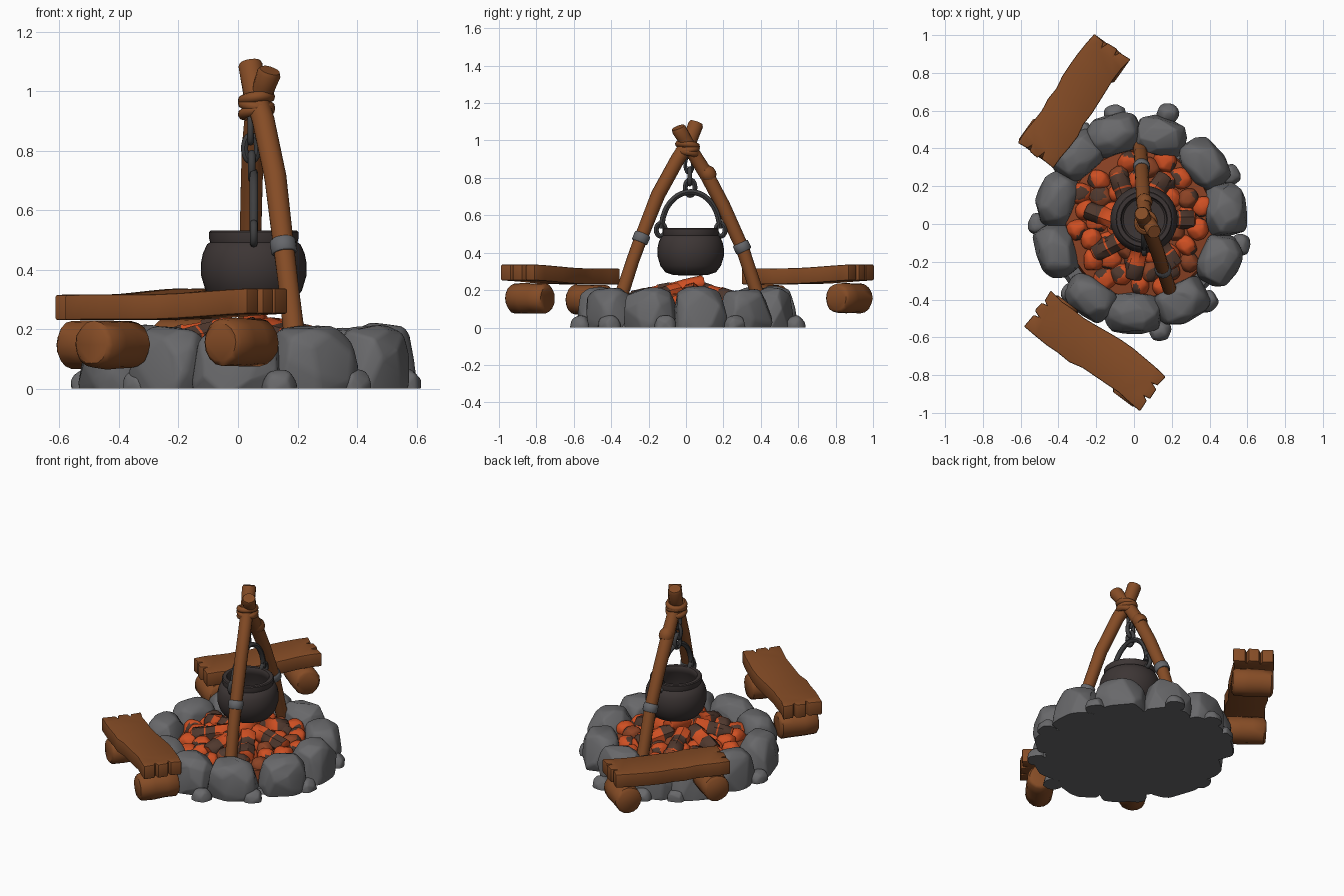
import bpy, bmesh, math, random
from math import sin, cos, pi
from mathutils import Vector, Matrix

if "Cube" in bpy.data.objects:
    bpy.data.objects.remove(bpy.data.objects["Cube"])
random.seed(4)
R = random.uniform


def mat(name, rgb):
    m = bpy.data.materials.new(name)
    m.diffuse_color = (*rgb, 1)
    m.use_nodes = True
    m.node_tree.nodes["Principled BSDF"].inputs["Base Color"].default_value = m.diffuse_color
    return m


WOOD = mat("brown_wood", (0.235, 0.072, 0.019))
STONE = mat("grey_stone", (0.140, 0.140, 0.146))
IRON = mat("cast_iron", (0.046, 0.036, 0.035))
CHAIN = mat("chain_metal", (0.050, 0.050, 0.052))
BAND = mat("band_metal", (0.130, 0.134, 0.145))
EMBER = mat("glowing_ember", (0.62, 0.078, 0.016))
RUST = mat("dim_ember", (0.26, 0.055, 0.018))
CHAR = mat("charred_wood", (0.080, 0.040, 0.027))


def finish(name, bm, mats, angle=38):
    bmesh.ops.recalc_face_normals(bm, faces=bm.faces[:])
    me = bpy.data.meshes.new(name)
    bm.to_mesh(me)
    bm.free()
    for m in mats:
        me.materials.append(m)
    o = bpy.data.objects.new(name, me)
    bpy.context.collection.objects.link(o)
    bpy.ops.object.select_all(action='DESELECT')
    o.select_set(True)
    bpy.context.view_layer.objects.active = o
    bpy.ops.object.shade_smooth_by_angle(angle=math.radians(angle))
    return o


def rock(name, loc, half, yaw, mats, n=42, bev=0.012, power=4, floor=True, rule=None):
    """Chunky boulder: hull of points on a rounded box, then bevelled."""
    bm = bmesh.new()
    for i in range(n):
        z = 1 - 2 * (i + 0.5) / n
        a = i * 2.39996 + R(-.25, .25)
        r = math.sqrt(1 - z * z)
        v = Vector((r * cos(a), r * sin(a), z))
        v /= sum(abs(c) ** power for c in v) ** (1 / power)
        v *= R(0.93, 1.03)
        s = 1.0 - 0.1 * v.z
        bm.verts.new((v.x * half[0] * s, v.y * half[1] * s, v.z * half[2]))
    bmesh.ops.convex_hull(bm, input=bm.verts[:])
    bmesh.ops.delete(bm, geom=[v for v in bm.verts if not v.link_faces], context='VERTS')
    bmesh.ops.dissolve_limit(bm, angle_limit=math.radians(14), verts=bm.verts[:], edges=bm.edges[:])
    bmesh.ops.bevel(bm, geom=[e for e in bm.edges if e.calc_face_angle(0) > 0.2], offset=bev,
                    segments=2, profile=0.5, affect='EDGES', clamp_overlap=True)
    if floor:  # slice flat at the ground
        cut = bmesh.ops.bisect_plane(bm, geom=bm.verts[:] + bm.edges[:] + bm.faces[:], plane_co=(0, 0, -loc[2]),
                                     plane_no=(0, 0, -1), clear_outer=True)['geom_cut']
        bmesh.ops.contextual_create(bm, geom=[g for g in cut if isinstance(g, bmesh.types.BMEdge)])
    if rule:
        for f in bm.faces:
            f.normal_update()
            f.material_index = rule(f)
    bm.transform(Matrix.Translation(loc) @ Matrix.Rotation(yaw, 4, 'Z'))
    return finish(name, bm, mats)


def tube(name, pts, rad, ref, mats, sides=12, closed=False, rule=None, rough=0.0, angle=45):
    """Round bar along a path; rad is a number or one radius per point."""
    bm = bmesh.new()
    pts = [Vector(p) for p in pts]
    n = len(pts)
    rings = []
    for i, p in enumerate(pts):
        if closed:
            t = pts[(i + 1) % n] - pts[i - 1]
        else:
            t = pts[min(i + 1, n - 1)] - pts[max(i - 1, 0)]
        a = Vector(ref).cross(t).normalized()
        b = t.normalized().cross(a)
        r = rad if isinstance(rad, (int, float)) else rad[i]
        rings.append([bm.verts.new(p + (a * cos(2 * pi * k / sides) + b * sin(2 * pi * k / sides))
                                   * r * (1 + R(-rough, rough))) for k in range(sides)])
    for i in range(n if closed else n - 1):
        q, w = rings[i], rings[(i + 1) % n]
        for k in range(sides):
            f = bm.faces.new((q[k], q[(k + 1) % sides], w[(k + 1) % sides], w[k]))
            f.material_index = rule(i) if rule else 0
    if not closed:
        bm.faces.new(rings[0][::-1])
        bm.faces.new(rings[-1])
    return finish(name, bm, mats, angle)


def loop(name, c, u, v, r, m, n=20):
    """Closed oval ring with half axes u and v."""
    c, u, v = Vector(c), Vector(u), Vector(v)
    pts = [c + u * cos(2 * pi * i / n) + v * sin(2 * pi * i / n) for i in range(n)]
    return tube(name, pts, r, u.cross(v), [m], 8, True)


def lathe(name, prof, c, m, sides=36):
    bm = bmesh.new()
    vs = [bm.verts.new((r, 0, z)) for r, z in prof]
    es = [bm.edges.new(p) for p in zip(vs, vs[1:])]
    bmesh.ops.spin(bm, geom=vs + es, cent=(0, 0, 0), axis=(0, 0, 1), angle=2 * pi, steps=sides)
    bmesh.ops.remove_doubles(bm, verts=bm.verts[:], dist=1e-4)
    bm.transform(Matrix.Translation((c[0], c[1], 0)))
    return finish(name, bm, [m])


# Ring of boulders
stones = [(.14, .46), (.37, .32), (.48, .07), (.45, -.19), (.25, -.41), (.0, -.47),
          (-.23, -.39), (-.41, -.14), (-.41, .13), (-.30, .36), (-.11, .47)]
for i, (x, y) in enumerate(stones):
    rock(f"fire_ring_stone_{i+1}", (x, y, .075), (R(.105, .115), R(.138, .148), R(.135, .15)),
         math.atan2(y, x - .03) + R(-.06, .06), [STONE], n=44, bev=.014)

# Pebbles outside the ring
pebbles = [(-.1, .58), (.18, .585), (.51, .26), (.565, -.11), (.39, -.41), (.14, -.565),
           (-.33, -.37), (-.51, .0), (-.27, .48)]
for i, (x, y) in enumerate(pebbles):
    rock(f"pebble_{i+1}", (x, y, .012), (.055, .06, .055), math.atan2(y, x),
         [STONE], n=24, bev=.008, power=3)

# Ground slab and ember bed
lathe("ground_slab", [(0, 0), (.49, 0), (.47, .03), (0, .03)], (.03, 0), STONE)
lathe("ember_bed", [(0, .03), (.4, .03), (.39, .11), (.2, .14), (0, .15)], (.03, 0), RUST)

# Coals, some dim and some with burnt faces
for i in range(46):
    r = .36 * math.sqrt((i + .5) / 46)
    a = i * 2.39996
    d = Vector((R(-1, 1), R(-1, 1), R(-.2, 1))).normalized()
    base = 1 if R(0, 1) < .25 else 0
    rock(f"coal_{i+1}", (.03 + r * cos(a), r * sin(a), .15 - .025 * r / .36 + R(-.01, .01)),
         (R(.053, .066), R(.05, .062), R(.042, .054)), R(0, 6), [EMBER, RUST, CHAR], n=22, bev=.008,
         power=3, floor=False, rule=lambda f, d=d, b=base: 2 if f.normal.dot(d) > .82 else b)

# Burning logs leaning into the middle
for i in range(7):
    a = i * 2 * pi / 7 + .1 + R(-.1, .1)
    o = Vector((.03, 0, 0))
    q = o + Vector((cos(a) * .29, sin(a) * .29, .145))
    w = o + Vector((cos(a + .35) * .07, sin(a + .35) * .07, .195))
    ts = (0, .04, .36, .4, .64, .68, .96, 1)
    tube(f"burning_log_{i+1}", [q.lerp(w, t) for t in ts],
         [.042, .052, .054, .049, .049, .053, .05, .04], (0, 0, 1), [EMBER, CHAR], 7,
         rule=lambda k, s=i % 2: 1 if (k in (0, 1, 5) if s else k in (1, 3)) else 0, rough=.07)
tube("top_burning_log", [(.04, -.11, .195), (.05, 0, .215), (.06, .09, .238), (.06, .1, .24)],
     [.035, .042, .04, .03], (0, 0, 1), [EMBER], 8, rough=.07)

# Two crossed support poles
front = [(.2, -.38, .08), (.185, -.33, .22), (.168, -.285, .36), (.153, -.24, .48), (.125, -.15, .71),
         (.085, -.045, .9), (.055, .02, 1.0), (.042, .052, 1.085), (.04, .056, 1.097)]
back = [(.03, .42, .08), (.035, .375, .2), (.04, .3, .43), (.045, .2, .65), (.05, .115, .81),
        (.06, .04, .93), (.09, -.015, 1.02), (.104, -.038, 1.06), (.107, -.042, 1.07)]
tube("front_pole", front, [.037, .036, .035, .036, .038, .038, .039, .041, .035], (1, 0, 0), [WOOD], 14, rough=.03)
tube("back_pole", back, [.037, .036, .036, .038, .038, .037, .038, .04, .035], (1, 0, 0), [WOOD], 14, rough=.03)
tube("pole_knot", [(.052, .135, .795), (.054, .125, .81), (.056, .112, .83), (.058, .1, .845)],
     [.034, .043, .043, .034], (1, 0, 0), [WOOD], 12)
for nm, c, d in (("front", (.153, -.24, .478), (-.13, .37, .92)), ("back", (.04, .3, .43), (.02, -.42, .9))):
    c, d = Vector(c), Vector(d).normalized()
    tube(nm + "_pole_band", [c + d * t for t in (-.025, -.02, .02, .025)],
         [.039, .044, .044, .039], (1, 0, 0), [BAND], 16)

# Rope lashing at the crossing
for i, (z, t) in enumerate(((.93, .008), (.953, -.006), (.975, .006))):
    loop(f"lashing_{i+1}", (.062, .008, z), (.045, 0, t), (0, .049, -t), .018, WOOD, 24)

# Cauldron
P = (.053, .025)
lathe("cauldron", [(0, .278), (.09, .28), (.135, .295), (.162, .33), (.177, .38), (.178, .42), (.171, .455),
                   (.157, .485), (.147, .492), (.15, .505), (.15, .526), (.145, .531), (.124, .531), (.118, .52),
                   (.122, .49), (.15, .44), (.15, .36), (.11, .315), (0, .3)], P, IRON)

# Bail handle, its side rings and the chain
tube("cauldron_handle", [(P[0], P[1] + .155 * cos(pi * i / 20), .53 + .195 * sin(pi * i / 20)) for i in range(21)],
     .015, (1, 0, 0), [CHAIN], 8)
for i, s in enumerate((-1, 1)):
    loop(f"handle_ring_{i+1}", (P[0], P[1] + s * .16, .522), (0, .024, 0), (0, 0, .034), .013, CHAIN)
loop("chain_link_1", (.046, .022, .748), (0, .026, 0), (0, 0, .042), .013, CHAIN)
loop("chain_link_2", (.044, .02, .808), (.022, 0, 0), (0, 0, .042), .012, CHAIN)
loop("chain_link_3", (.042, .016, .872), (0, .02, 0), (0, 0, .045), .01, CHAIN)


# Benches: notched plank on two cross logs
def bench(name, a, b, bend):
    a, b = Vector(a), Vector(b)
    c, L = (a + b) / 2, (b - a).length / 2
    yaw = math.atan2(b.y - a.y, b.x - a.x)
    slope, W, N = .022, .116, 10
    us = [-L + 2 * L * i / N for i in range(N + 1)]
    e = [R(-.006, .006) for _ in range(2 * N + 2)]
    out = [(u, -W + e[i]) for i, u in enumerate(us)]
    out += [(L - .004, -.05), (L - .03, -.04), (L + .004, -.03), (L, .03), (L - .035, .04), (L - .008, .05)]
    out += [(u, W + e[N + 1 + i]) for i, u in enumerate(us[::-1])]
    out += [(-L + .006, .055), (-L + .03, .045), (-L, .035), (-L - .005, -.02), (-L + .035, -.03), (-L + .005, -.04)]
    bm = bmesh.new()
    f = bm.faces.new([bm.verts.new((u, v + bend * sin(pi * u / L), -.043)) for u, v in out])
    ex = bmesh.ops.extrude_face_region(bm, geom=[f])['geom']
    bmesh.ops.translate(bm, verts=[g for g in ex if isinstance(g, bmesh.types.BMVert)], vec=(0, 0, .085))
    bmesh.ops.recalc_face_normals(bm, faces=bm.faces[:])
    rim = [g for g in bm.edges if g.calc_face_angle(0) > 1.2]
    bmesh.ops.bevel(bm, geom=rim, offset=.013, segments=2, profile=.5, affect='EDGES', clamp_overlap=True)
    for v in bm.verts:
        v.co.z += slope * v.co.x / (2 * L) - .004 * cos(pi * v.co.x / L)
    bmesh.ops.triangulate(bm, faces=[g for g in bm.faces if len(g.verts) > 4])
    M = Matrix.Translation((c.x, c.y, .28)) @ Matrix.Rotation(yaw, 4, 'Z')
    bm.transform(M)
    finish(name + "_plank", bm, [WOOD])
    for i, u in enumerate((-.27, .27)):
        pts = [M @ Vector((u, v, -.128 + .015 * u)) for v in (-.118, -.104, -.03, .04, .104, .118)]
        tube(f"{name}_log_{i+1}", pts, [.064, .079, .082, .08, .079, .064], (0, 0, 1), [WOOD], 16, rough=.03)


bench("back_bench", (-.525, .365), (-.115, .94), .008)
bench("front_bench", (-.51, -.445), (.1, -.90), .014)
